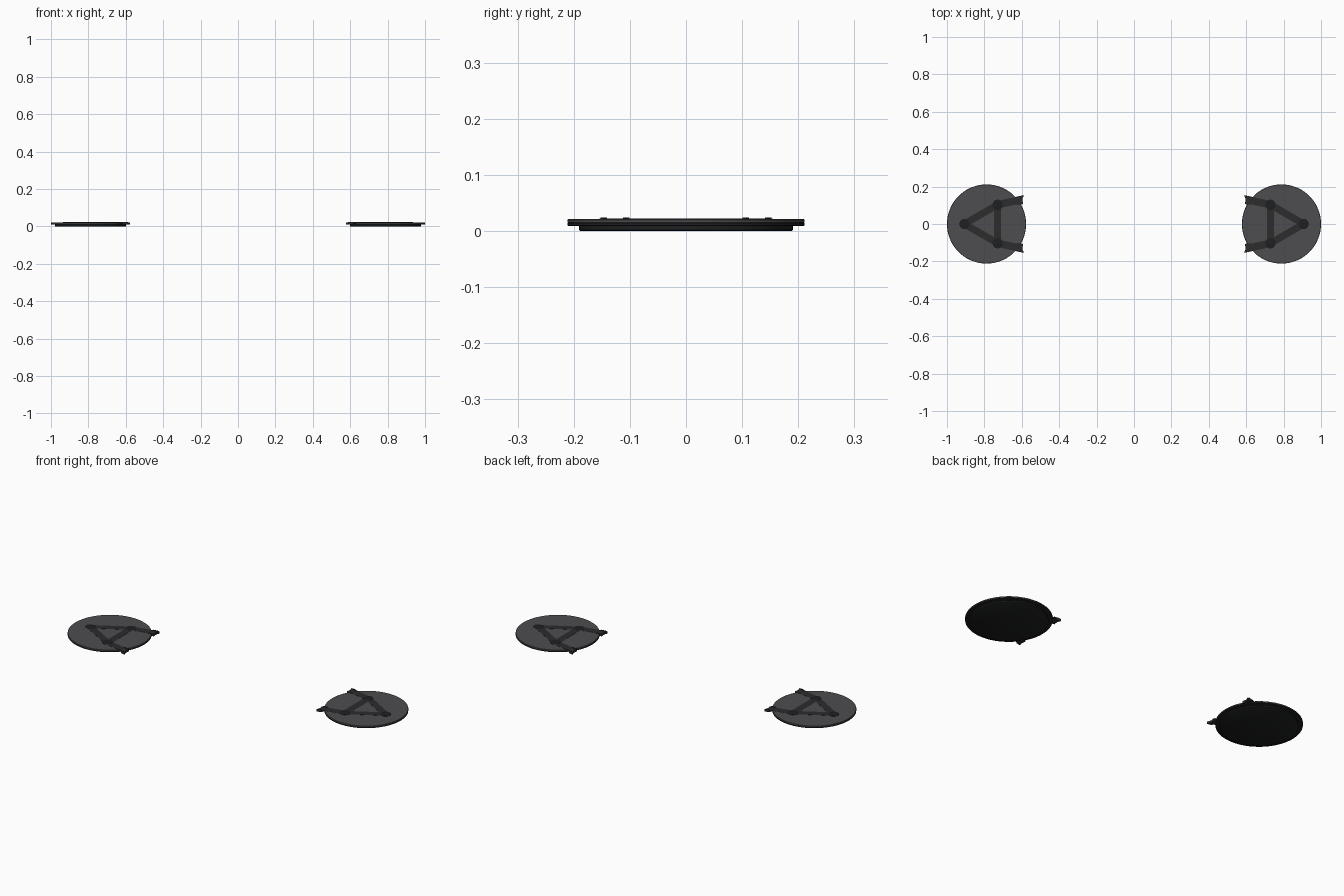
import bpy, bmesh, math
from mathutils import Vector

if "Cube" in bpy.data.objects:
    bpy.data.objects.remove(bpy.data.objects["Cube"])

CX = 0.7885  # distance of each pod from the centre


def material(name, rgb):
    m = bpy.data.materials.new(name)
    m.diffuse_color = (*rgb, 1)
    m.use_nodes = True
    m.node_tree.nodes["Principled BSDF"].inputs["Base Color"].default_value = m.diffuse_color
    return m


GLASS = material("smoked_grey", (0.075, 0.075, 0.08))
STRAP = material("dark_grey", (0.025, 0.025, 0.027))
BLACK = material("near_black", (0.013, 0.014, 0.015))


def finish(name, bm, mat):
    bmesh.ops.recalc_face_normals(bm, faces=bm.faces)
    me = bpy.data.meshes.new(name)
    bm.to_mesh(me)
    bm.free()
    ob = bpy.data.objects.new(name, me)
    bpy.context.collection.objects.link(ob)
    me.materials.append(mat)
    bpy.context.view_layer.objects.active = ob
    ob.select_set(True)
    bpy.ops.object.shade_smooth_by_angle(angle=math.radians(35))
    ob.select_set(False)
    return ob


def lathe(name, profile, x, y, mat, n=96):
    # closed round solid from a radius/height profile
    bm = bmesh.new()
    rings = [[bm.verts.new((x + r * math.cos(2 * math.pi * i / n),
                            y + r * math.sin(2 * math.pi * i / n), z))
              for i in range(n)] for r, z in profile]
    for a, b in zip(rings, rings[1:]):
        for i in range(n):
            j = (i + 1) % n
            bm.faces.new((a[i], a[j], b[j], b[i]))
    bm.faces.new(rings[0])
    bm.faces.new(rings[-1])
    return finish(name, bm, mat)


def prism(name, outline, z0, z1, mat):
    bm = bmesh.new()
    f = bm.faces.new([bm.verts.new((x, y, z0)) for x, y in outline])
    ext = bmesh.ops.extrude_face_region(bm, geom=[f])["geom"]
    for v in ext:
        if isinstance(v, bmesh.types.BMVert):
            v.co.z = z1
    return finish(name, bm, mat)


def bar(name, a, b, width, z0, z1, mat):
    a, b = Vector(a), Vector(b)
    d = (b - a).normalized()
    n = Vector((-d.y, d.x)) * width / 2
    return prism(name, [a - n, b - n, b + n, a + n], z0, z1, mat)


for side, s in (("left", -1), ("right", 1)):
    def P(x, y):
        return (s * x, y)

    # stacked round body
    lathe(side + "_base_plate", [(0.188, 0), (0.191, 0.002), (0.191, 0.010)],
          s * CX, 0, BLACK)
    lathe(side + "_rim", [(0.209, 0.009), (0.2115, 0.010), (0.2115, 0.0145), (0.2095, 0.015)],
          s * CX, 0, BLACK)
    lathe(side + "_cover", [(0.2095, 0.0148), (0.2115, 0.0155), (0.2115, 0.020), (0.210, 0.0213)],
          s * CX, 0, GLASS)

    # triangle of straps joined by round studs
    nodes = [P(0.907, 0), P(0.729, 0.103), P(0.729, -0.103)]
    for i in range(3):
        bar(side + "_strap", nodes[i], nodes[(i + 1) % 3], 0.038, 0.018, 0.0220, STRAP)
        lathe(side + "_stud", [(0.0275, 0.018), (0.0275, 0.0222), (0.025, 0.0226)],
              *nodes[i], BLACK, 32)

    # clips reaching over the inner edge
    for t in (1, -1):
        bar(side + "_clip_arm", P(0.729, t * 0.103), P(0.610, t * 0.129),
            0.040, 0.016, 0.0220, STRAP)
        prism(side + "_clip_tab",
              [P(0.622, t * 0.105), P(0.593, t * 0.108), P(0.597, t * 0.132),
               P(0.589, t * 0.154), P(0.615, t * 0.148)], 0.010, 0.0220, STRAP)
        for y in (0.103, 0.143):
            bar(side + "_clip_ridge", P(0.625, t * (y + 0.001)), P(0.598, t * (y + 0.006)),
                0.006, 0.019, 0.0242, STRAP)
